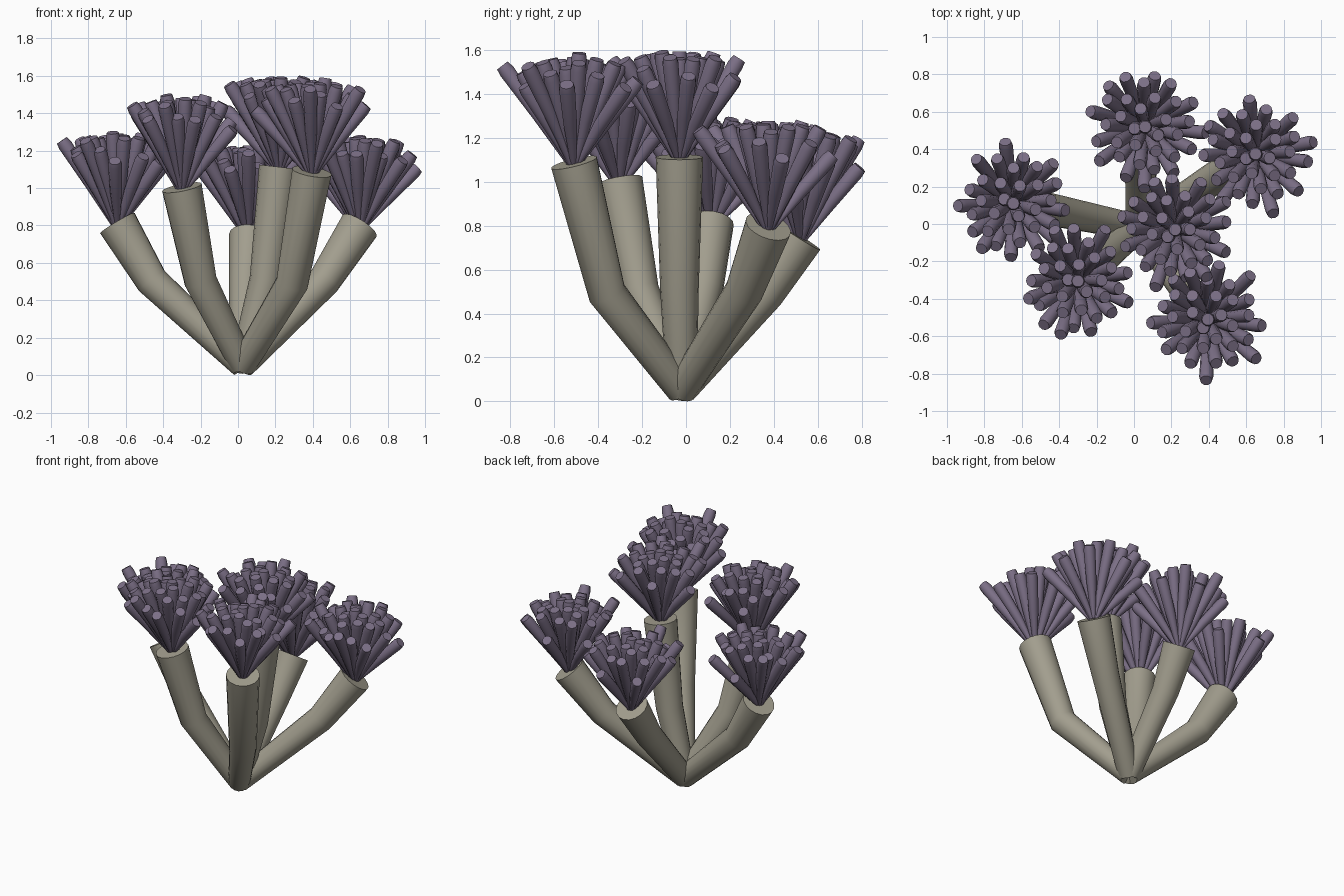
import bpy, bmesh, math, random
from mathutils import Vector

if "Cube" in bpy.data.objects:
    bpy.data.objects.remove(bpy.data.objects["Cube"])

random.seed(4)
GOLDEN = math.pi * (3 - math.sqrt(5))


def material(name, color):
    m = bpy.data.materials.new(name)
    m.diffuse_color = (*color, 1)
    m.use_nodes = True
    m.node_tree.nodes["Principled BSDF"].inputs["Base Color"].default_value = m.diffuse_color
    return m


def tube(bm, points, radii, sides):
    """Capped tube along a path, with mitred rings."""
    pts = [Vector(p) for p in points]
    rings = []
    for i, p in enumerate(pts):
        a = (p - pts[i - 1]).normalized() if i else Vector()
        b = (pts[i + 1] - p).normalized() if i < len(pts) - 1 else Vector()
        d = (a + b).normalized()
        ref = Vector((1, 0, 0)) if abs(d.x) < 0.8 else Vector((0, 1, 0))
        if i:
            ref = u
        u = (ref - d * ref.dot(d)).normalized()
        v = d.cross(u)
        rings.append([bm.verts.new(p + radii[i] * (u * math.cos(t) + v * math.sin(t)))
                      for t in (2 * math.pi * k / sides for k in range(sides))])
    for r0, r1 in zip(rings, rings[1:]):
        for k in range(sides):
            j = (k + 1) % sides
            bm.faces.new((r0[k], r0[j], r1[j], r1[k]))
    bm.faces.new(rings[0][::-1])
    bm.faces.new(rings[-1])


def finish(bm, name, mat):
    me = bpy.data.meshes.new(name)
    bm.to_mesh(me)
    bm.free()
    ob = bpy.data.objects.new(name, me)
    bpy.context.collection.objects.link(ob)
    me.materials.append(mat)
    bpy.ops.object.select_all(action='DESELECT')
    ob.select_set(True)
    bpy.context.view_layer.objects.active = ob
    bpy.ops.object.shade_smooth_by_angle(angle=math.radians(40))


stalk_mat = material("stalk", (0.36, 0.34, 0.27))
polyp_mat = material("polyp", (0.20, 0.16, 0.24))

# Shared root, then (bend, tip) of each stalk
root = (0.025, -0.02, 0.05)
stalks = [
    ((-0.46, 0.08, 0.50), (-0.645, 0.11, 0.81)),
    ((-0.20, -0.21, 0.50), (-0.30, -0.305, 1.00)),
    ((0.04, 0.36, 0.49), (0.06, 0.52, 0.745)),
    ((0.46, 0.265, 0.50), (0.65, 0.375, 0.795)),
    ((0.15, -0.03, 0.51), (0.22, -0.03, 1.11)),
    ((0.29, -0.36, 0.49), (0.395, -0.51, 1.085)),
]

COUNT = 34
for n, (bend, tip) in enumerate(stalks, 1):
    # Stalk
    bm = bmesh.new()
    tube(bm, (root, bend, tip), (0.07, 0.088, 0.108), 16)
    finish(bm, f"stalk_{n}", stalk_mat)

    # Tentacle head: spiral fan of tubes curving slightly outward
    bm = bmesh.new()
    for i in range(COUNT):
        f = math.sqrt(i / (COUNT - 1))
        ang = i * GOLDEN + n * 0.3
        out = Vector((math.cos(ang), math.sin(ang), 0))
        reach = 0.32 * f * random.uniform(0.92, 1.07)
        high = (0.50 - 0.17 * f ** 3) * random.uniform(0.91, 1.03)
        if i % 3 == 0:
            high = 0.49 - 0.04 * f
        path = []
        for t in (0, 0.5, 0.94, 1):
            side = 0.02 * f + (reach - 0.02 * f) * (0.85 * t + 0.15 * t * t)
            path.append(Vector(tip) + out * side + Vector((0, 0, high * t - 0.01)))
        tube(bm, path, (0.013, 0.032, 0.038, 0.032), 10)
    finish(bm, f"tentacles_{n}", polyp_mat)

# Ground the model
bpy.context.view_layer.update()
low = min(v.co.z for o in bpy.data.objects for v in o.data.vertices)
for o in bpy.data.objects:
    o.location.z -= low
